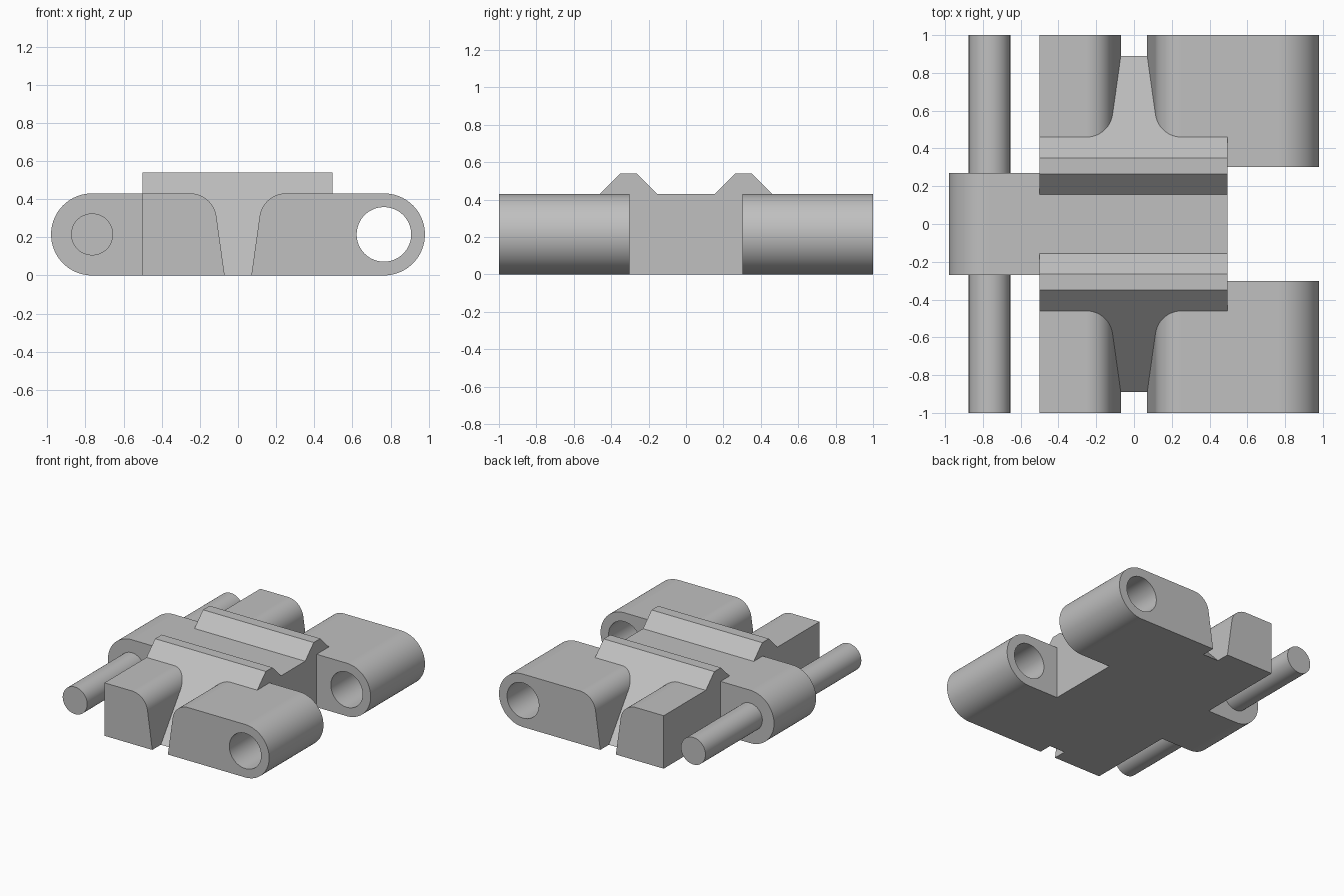
import bpy, bmesh
from math import cos, sin, radians

if "Cube" in bpy.data.objects:
    bpy.data.objects.remove(bpy.data.objects["Cube"])

grey = bpy.data.materials.new("plain grey")
grey.use_nodes = True
grey.diffuse_color = (0.527, 0.527, 0.527, 1)
grey.node_tree.nodes["Principled BSDF"].inputs["Base Color"].default_value = grey.diffuse_color

HEIGHT = 0.43
R = HEIGHT / 2      # rounded end radius
PIVOT = 0.765       # pin and hole distance from centre


def arc(cx, cz, r, start, end, steps):
    angles = [radians(start + (end - start) * i / steps) for i in range(steps + 1)]
    return [(cx + r * cos(a), cz + r * sin(a)) for a in angles]


def circle(cx, cz, r):
    return arc(cx, cz, r, 0, 360, 64)[:-1]


def prism(name, profile, axis, lo, hi):
    """Extrude a (horizontal, z) profile along x or y."""
    bm = bmesh.new()
    rings = []
    for d in (lo, hi):
        rings.append([bm.verts.new((d, a, z) if axis == "x" else (a, d, z)) for a, z in profile])
    bm.faces.new(rings[0])
    bm.faces.new(rings[1][::-1])
    n = len(profile)
    for i in range(n):
        j = (i + 1) % n
        bm.faces.new((rings[0][i], rings[1][i], rings[1][j], rings[0][j]))
    bmesh.ops.recalc_face_normals(bm, faces=bm.faces)
    mesh = bpy.data.meshes.new(name)
    bm.to_mesh(mesh)
    bm.free()
    mesh.materials.append(grey)
    obj = bpy.data.objects.new(name, mesh)
    bpy.context.collection.objects.link(obj)
    return obj


def activate(obj):
    bpy.ops.object.select_all(action="DESELECT")
    obj.select_set(True)
    bpy.context.view_layer.objects.active = obj


def combine(obj, other, operation):
    mod = obj.modifiers.new(operation.lower(), "BOOLEAN")
    mod.operation, mod.solver, mod.object = operation, "EXACT", other
    activate(obj)
    bpy.ops.object.modifier_apply(modifier=mod.name)
    bpy.data.objects.remove(other)


def finish(obj):
    activate(obj)
    bpy.ops.object.shade_smooth_by_angle(angle=radians(25))
    mod = obj.modifiers.new("even_shading", "WEIGHTED_NORMAL")
    mod.keep_sharp = True


# Centre block: two ridges with long outer slopes
half = [(0.155, HEIGHT), (0.265, 0.54), (0.35, 0.54), (0.89, 0)]
body = prism("link_body", half + [(-y, z) for y, z in half[::-1]], "x", -0.5, 0.495)

# Tongue with rounded end
tongue = arc(-PIVOT, R, R, 90, 270, 40) + [(-0.3, 0), (-0.3, HEIGHT)]
combine(body, prism("tongue", tongue, "y", -0.27, 0.27), "UNION")

# Arms on both sides: slanted, filleted inner edge facing the middle slot
inner = [(0.07, 0)] + arc(0.252, 0.29, 0.14, 172, 90, 20)
short_arm = [(-x, z) for x, z in inner] + [(-0.5, HEIGHT), (-0.5, 0)]
long_arm = inner + arc(PIVOT, R, R, 90, -90, 40)
for side in (-1, 1):
    lo, hi = sorted((side * 0.303, side))
    combine(body, prism("short_arm", short_arm, "y", lo, hi), "UNION")
    arm = prism("long_arm", long_arm, "y", lo, hi)
    combine(arm, prism("hole_cutter", circle(PIVOT, R, 0.143), "y", lo - 0.1, hi + 0.1), "DIFFERENCE")
    combine(body, arm, "UNION")
finish(body)

# Pin through the tongue
finish(prism("hinge_pin", circle(-PIVOT, R, 0.11), "y", -1, 1))
